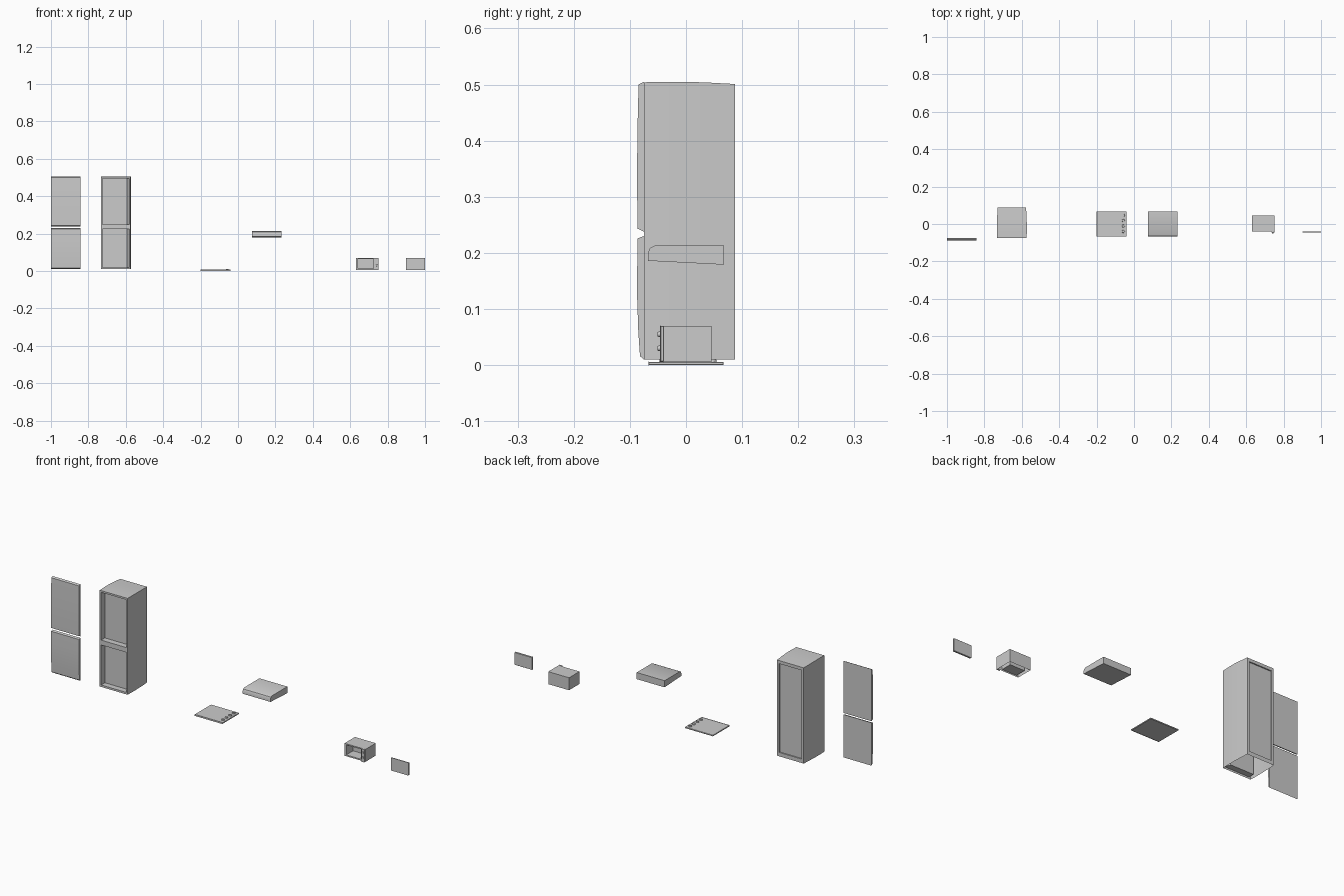
import bpy, bmesh, math
from mathutils import Matrix

if "Cube" in bpy.data.objects:
    bpy.data.objects.remove(bpy.data.objects["Cube"])


def finish(name, bm, smooth=True):
    bmesh.ops.remove_doubles(bm, verts=bm.verts, dist=1e-5)
    bmesh.ops.recalc_face_normals(bm, faces=bm.faces)
    me = bpy.data.meshes.new(name)
    bm.to_mesh(me)
    bm.free()
    ob = bpy.data.objects.new(name, me)
    bpy.context.collection.objects.link(ob)
    if smooth:
        bpy.ops.object.select_all(action='DESELECT')
        ob.select_set(True)
        bpy.context.view_layer.objects.active = ob
        bpy.ops.object.shade_smooth_by_angle(angle=math.radians(30))
    return ob


def face(bm, pts):
    return bm.faces.new([bm.verts.new(p) for p in pts])


def rect(x0, x1, z0, z1, y):
    return [(x0, y, z0), (x1, y, z0), (x1, y, z1), (x0, y, z1)]


def bridge(bm, a, b, skip=()):
    for i in range(len(a)):
        if i not in skip:
            j = (i + 1) % len(a)
            face(bm, [a[i], a[j], b[j], b[i]])


def recessed_wall(bm, xs, zs, y, depth, slant=0.0):
    """Framed wall: middle column, every second row is a sunken opening."""
    for i in range(3):
        for k in range(len(zs) - 1):
            r = rect(xs[i], xs[i + 1], zs[k], zs[k + 1], y)
            if i == 1 and k % 2 == 1:
                inner = rect(xs[1], xs[2] - slant, zs[k], zs[k + 1], y + depth)
                bridge(bm, r, inner)
                face(bm, inner)
            else:
                face(bm, r)


def box(name, x, y, z, bevel=0.0):
    bm = bmesh.new()
    a, b = rect(*x, *z, y[0]), rect(*x, *z, y[1])
    face(bm, a)
    face(bm, b)
    bridge(bm, a, b)
    bmesh.ops.remove_doubles(bm, verts=bm.verts, dist=1e-5)
    if bevel:
        bmesh.ops.bevel(bm, geom=bm.edges[:], offset=bevel, segments=1, affect='EDGES')
    return finish(name, bm)


def extrude_profile(name, yz, x0, x1):
    bm = bmesh.new()
    a = [(x0, y, z) for y, z in yz]
    b = [(x1, y, z) for y, z in yz]
    face(bm, a)
    face(bm, b)
    bridge(bm, a, b)
    return finish(name, bm)


def knob(name, loc, r, h, axis_y=False):
    bm = bmesh.new()
    m = Matrix.Translation(loc)
    if axis_y:
        m = m @ Matrix.Rotation(math.pi / 2, 4, 'X')
    bmesh.ops.create_cone(bm, cap_ends=True, segments=16, radius1=r,
                          radius2=r * 0.85, depth=h, matrix=m)
    return finish(name, bm)


# fridge body: shell open underneath, sides easing in toward the back
bm = bmesh.new()
X0, X1, Z0, Z1 = -0.733, -0.573, 0.01, 0.505
sections = [(-0.075, 0.001), (-0.04, 0.0), (0.0, 0.0), (0.04, 0.0015), (0.087, 0.004)]
rings = [rect(X0 + d, X1 - d, Z0, Z1 - d, y) for y, d in sections]
for a, b in zip(rings, rings[1:]):
    bridge(bm, a, b, skip=(0,))
recessed_wall(bm, [X0 + .001, X0 + .009, X1 - .008, X1 - .001],
              [Z0, 0.02, 0.225, 0.25, 0.495, Z1 - .001], -0.075, 0.03, 0.012)
recessed_wall(bm, [X0 + .004, X0 + .016, X1 - .016, X1 - .004],
              [Z0, 0.03, 0.485, Z1 - .004], 0.087, -0.006)
finish("fridge_body", bm)

# fridge doors, softly bowed and set aside to the left
extrude_profile("fridge_upper_door",
                [(-0.075, 0.238), (-0.086, 0.243), (-0.087, 0.30), (-0.087, 0.37),
                 (-0.086, 0.44), (-0.0845, 0.50), (-0.075, 0.505)], -1.0, -0.842)
extrude_profile("fridge_lower_door",
                [(-0.075, 0.230), (-0.086, 0.226), (-0.087, 0.17), (-0.087, 0.12),
                 (-0.085, 0.06), (-0.082, 0.016), (-0.075, 0.01)], -1.0, -0.842)

# cooktop with a row of knobs
box("cooktop", (-0.2, -0.04), (-0.067, 0.067), (0.0, 0.006), 0.001)
for i, y in enumerate((0.047, 0.018, -0.011, -0.04)):
    knob(f"cooktop_knob_{i + 1}", (-0.057, y, 0.008), 0.008, 0.006)

# range hood
extrude_profile("range_hood",
                [(-0.068, 0.186), (-0.068, 0.200), (-0.064, 0.209), (-0.056, 0.213),
                 (0.068, 0.213), (0.068, 0.179)], 0.074, 0.232)

# oven body: open underneath, with a cooking cavity
bm = bmesh.new()
front, back = rect(0.632, 0.75, 0.006, 0.07, -0.039), rect(0.632, 0.75, 0.006, 0.07, 0.045)
bridge(bm, front, back, skip=(0,))
face(bm, back)
recessed_wall(bm, [0.632, 0.642, 0.724, 0.75], [0.006, 0.013, 0.064, 0.07], -0.039, 0.055)
finish("small_oven_body", bm)

# oven control panel, knobs and separate door
box("oven_control_panel", (0.734, 0.75), (-0.046, -0.039), (0.006, 0.07), 0.001)
for i, z in enumerate((0.055, 0.03)):
    knob(f"oven_knob_{i + 1}", (0.742, -0.048, z), 0.005, 0.005, True)
box("oven_door", (0.9, 1.0), (-0.046, -0.039), (0.006, 0.07), 0.001)
